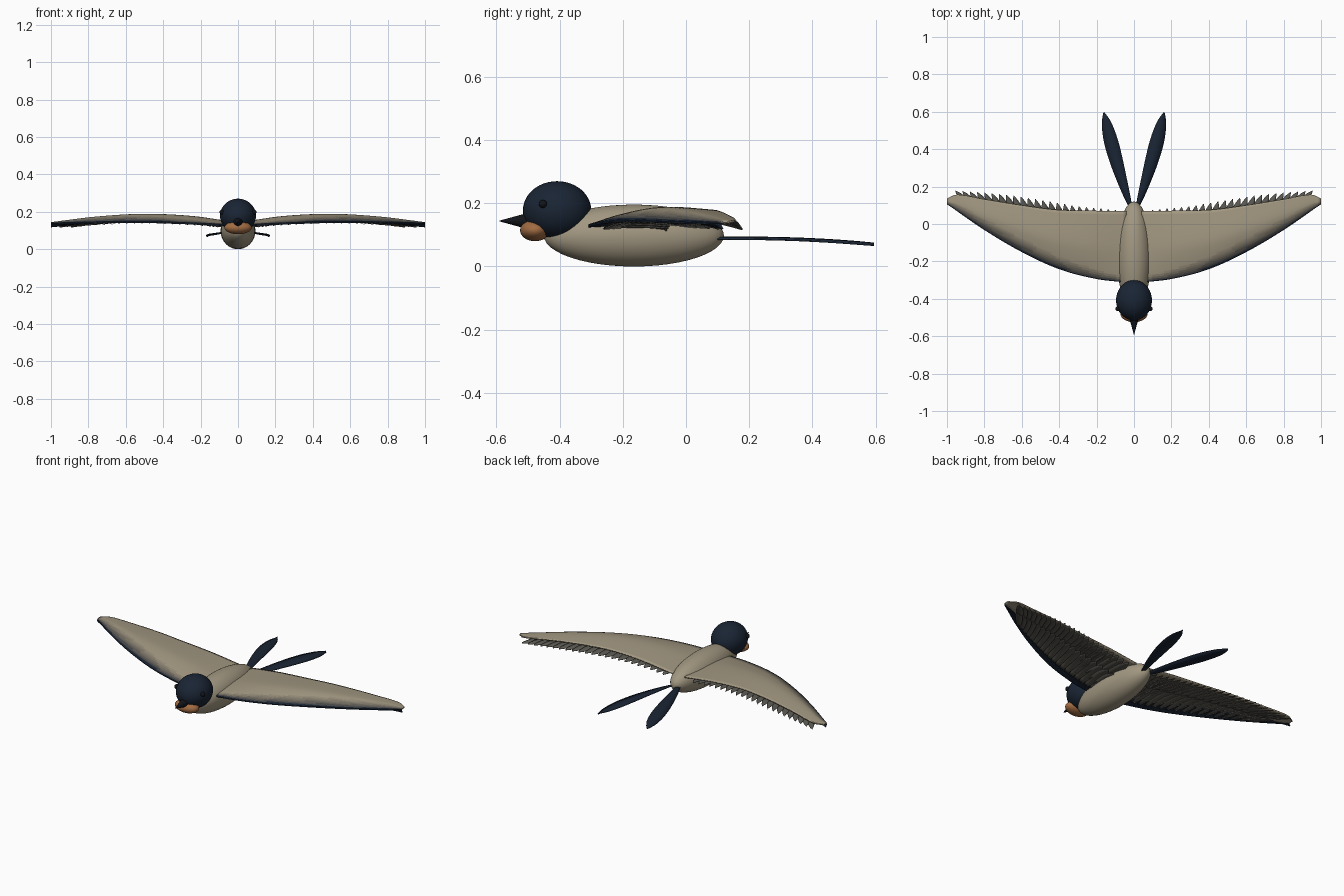
import bpy, bmesh, math
from mathutils import Vector, Matrix

if "Cube" in bpy.data.objects:
    bpy.data.objects.remove(bpy.data.objects["Cube"])


def material(name, rgb):
    m = bpy.data.materials.new(name)
    m.diffuse_color = (*rgb, 1)
    m.use_nodes = True
    m.node_tree.nodes["Principled BSDF"].inputs["Base Color"].default_value = m.diffuse_color
    return m


BEIGE, NAVY = (0.36, 0.31, 0.22), (0.010, 0.018, 0.034)
beige = material("beige", BEIGE)
navy = material("navy", NAVY)
orange = material("orange", (0.36, 0.15, 0.055))
black = material("black", (0.006, 0.007, 0.01))
grey = material("feather_grey", (0.10, 0.095, 0.08))
shades = [material("wing_shade_%d" % i,
                   [a + (b - a) * i / 7 for a, b in zip(NAVY, BEIGE)]) for i in range(8)]


def curve(pts, x):
    """Smooth interpolation through (x, y) points."""
    x = min(max(x, pts[0][0]), pts[-1][0])
    n = len(pts)
    sl = []
    for i in range(n):
        a, b = pts[max(i - 1, 0)], pts[min(i + 1, n - 1)]
        sl.append((b[1] - a[1]) / (b[0] - a[0]))
    for i in range(n - 1):
        (x0, y0), (x1, y1) = pts[i], pts[i + 1]
        if x <= x1:
            d = x1 - x0
            t = (x - x0) / d
            return (y0 * (2*t**3 - 3*t*t + 1) + y1 * (3*t*t - 2*t**3)
                    + d * sl[i] * (t**3 - 2*t*t + t) + d * sl[i + 1] * (t**3 - t*t))


def finish(name, bm, mats, thick=0, mirror=False):
    bmesh.ops.recalc_face_normals(bm, faces=bm.faces[:])
    me = bpy.data.meshes.new(name)
    bm.to_mesh(me)
    bm.free()
    for m in mats:
        me.materials.append(m)
    ob = bpy.data.objects.new(name, me)
    bpy.context.collection.objects.link(ob)
    for p in me.polygons:
        p.use_smooth = True
    if thick:
        so = ob.modifiers.new("thickness", 'SOLIDIFY')
        so.thickness, so.offset = thick, 0
    if mirror:
        ob.modifiers.new("mirror", 'MIRROR')
    return ob


def ellipsoid(name, centre, radii, mat, mirror=False):
    bm = bmesh.new()
    bmesh.ops.create_uvsphere(bm, u_segments=40, v_segments=24, radius=1)
    bm.transform(Matrix.Translation(centre) @ Matrix.Diagonal((*radii, 1)))
    return finish(name, bm, [mat], mirror=mirror)


def grid(bm, rows):
    vs = [[bm.verts.new(p) for p in r] for r in rows]
    faces = []
    for a, b in zip(vs, vs[1:]):
        for j in range(len(a) - 1):
            faces.append(bm.faces.new((a[j], a[j + 1], b[j + 1], b[j])))
    return faces


# Body and head
ellipsoid("body", (0, -0.165, 0.098), (0.093, 0.285, 0.098), beige)
ellipsoid("head", (0, -0.408, 0.178), (0.096, 0.108, 0.092), navy)
ellipsoid("throat", (0, -0.478, 0.115), (0.073, 0.047, 0.035), orange)
ellipsoid("eyes", (0.086, -0.453, 0.198), (0.013, 0.013, 0.013), black, mirror=True)

# Beak
bm = bmesh.new()
bmesh.ops.create_cone(bm, cap_ends=True, segments=24, radius1=0.031, radius2=0.001, depth=0.11)
bm.transform(Matrix.Translation((0, -0.536, 0.144)) @ Matrix.Rotation(math.pi / 2, 4, 'X'))
finish("beak", bm, [black])
bpy.context.view_layer.objects.active = bpy.data.objects["beak"]
bpy.data.objects["beak"].select_set(True)
bpy.ops.object.shade_smooth_by_angle()

# Wing outline and camber
LEAD = [(0.04, -0.312), (0.2, -0.293), (0.4, -0.24), (0.6, -0.148), (0.8, -0.03), (1, 0.108)]
TRAIL = [(0.04, 0.07), (0.4, 0.075), (0.6, 0.1), (0.8, 0.132), (0.95, 0.157), (1, 0.135)]
LEAD_Z = [(0.04, 0.128), (0.5, 0.145), (1, 0.137)]
TOP_Z = [(0.04, 0.145), (0.25, 0.174), (0.5, 0.185), (0.75, 0.171), (1, 0.141)]
CAMBER = [(0, 0), (0.15, 0.5), (0.4, 0.95), (0.6, 1), (1, 0.78)]


def wing_y(x, c):
    a = curve(LEAD, x)
    return a + (curve(TRAIL, x) - a) * c


def wing_z(x, c):
    a = curve(LEAD_Z, x)
    return a + (curve(TOP_Z, x) - a) * curve(CAMBER, c)


def wing_rows(n, m, c_end, drop=lambda c: 0):
    rows = []
    for i in range(n + 1):
        x = 0.04 + 0.96 * i / n
        cs = [c_end * (j / m) ** 1.3 for j in range(m + 1)]
        rows.append([(x, wing_y(x, c), wing_z(x, c) - drop(c)) for c in cs])
    return rows


# Wing covers, dark along the leading edge
bm = bmesh.new()
n, m = 48, 24
for k, f in enumerate(grid(bm, wing_rows(n, m, 1))):
    x, c = (k // m + 0.5) / n, ((k % m + 0.5) / m) ** 1.3
    f.material_index = min(7, int(8 * c / (0.08 + 0.42 * x)))
finish("wing_covers", bm, shades, 0.007, True)

# Dark band under the leading edge
bm = bmesh.new()
grid(bm, wing_rows(40, 8, 0.32, lambda c: 0.003 + 0.06 * c))
finish("wing_leading_bands", bm, [navy], 0.005, True)

# Feather blade along a centre line
WIDTH = [(0, 0.45), (0.3, 0.85), (0.65, 1), (0.85, 0.78), (1, 0.06)]


def blade(bm, path, width, shape=WIDTH, tilt=0.0, ridge=0.002, n=10):
    rows = []
    for i in range(n + 1):
        t = i / n
        p, q = path(t), path(t + 0.01)
        side = Vector((q.y - p.y, p.x - q.x, 0)).normalized() * width * curve(shape, t) / 2
        up = Vector((0, 0, 1))
        rows.append([p - side - up * tilt, p + up * ridge, p + side + up * tilt])
    grid(bm, rows)


TIPS = [(0.1, 0.075), (0.3, 0.095), (0.5, 0.128), (0.7, 0.158), (0.96, 0.178)]


def feather_row(name, count, c_root, reach, width, drop):
    bm = bmesh.new()
    for i in range(count):
        s = i / (count - 1)
        xr, xt = 0.08 + 0.72 * s, 0.1 + 0.855 * s
        root = Vector((xr, wing_y(xr, c_root)))
        tip = root.lerp(Vector((xt, curve(TIPS, xt))), reach)

        def path(t):
            p = root.lerp(tip, t)
            a = curve(LEAD, p.x)
            c = min(1, max(0, (p.y - a) / (curve(TRAIL, p.x) - a)))
            return Vector((p.x, p.y, wing_z(p.x, c) - drop - 0.014 * t))
        blade(bm, path, width * (1 - 0.35 * s), tilt=0.003)
    finish(name, bm, [grey], 0.002, True)


feather_row("flight_feathers", 23, 0.2, 1.0, 0.058, 0.012)
feather_row("covert_feathers", 19, 0.12, 0.6, 0.06, 0.022)

# Forked tail
bm = bmesh.new()
TAIL = [(0, 0.2), (0.2, 0.58), (0.5, 0.95), (0.72, 1), (0.9, 0.66), (1, 0.08)]
blade(bm, lambda t: Vector((0.014 + 0.146 * t + 0.03 * t * (1 - t), 0.08 + 0.515 * t,
                            0.088 + 0.012 * t - 0.03 * t * t)),
      0.074, TAIL, tilt=-0.003, n=20)
finish("tail_feathers", bm, [navy], 0.005, True)
